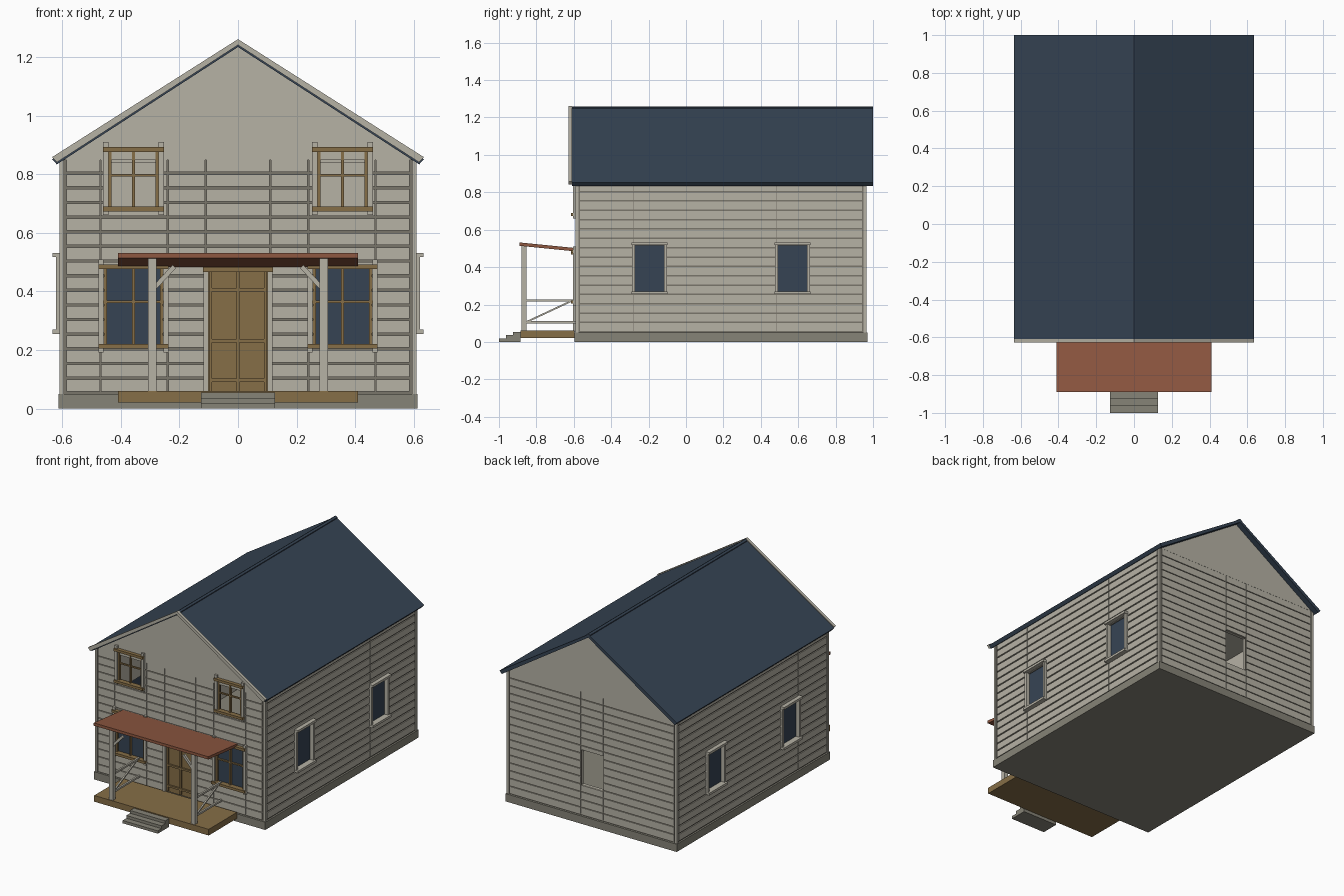
import bpy, bmesh
from mathutils import Vector, Matrix

if "Cube" in bpy.data.objects:
    bpy.data.objects.remove(bpy.data.objects["Cube"], do_unlink=True)


def material(name, rgb):
    lin = [((c / 255 + 0.055) / 1.055) ** 2.4 for c in rgb] + [1.0]
    m = bpy.data.materials.new(name)
    m.use_nodes = True
    m.diffuse_color = lin
    m.node_tree.nodes["Principled BSDF"].inputs["Base Color"].default_value = lin
    return m


PALE = material("pale_paint", (182, 178, 165))
GAP = material("siding_gap", (122, 118, 107))
STONE = material("foundation_grey", (134, 131, 119))
NAVY = material("slate_blue", (54, 68, 84))
WOOD = material("brown_wood", (134, 110, 71))
BRICK = material("rust_red", (143, 88, 65))


def finish(name, bm, mat):
    bmesh.ops.recalc_face_normals(bm, faces=bm.faces)
    me = bpy.data.meshes.new(name)
    bm.to_mesh(me)
    bm.free()
    me.materials.append(mat)
    ob = bpy.data.objects.new(name, me)
    bpy.context.collection.objects.link(ob)
    return ob


def add_box(bm, b):
    x0, x1, y0, y1, z0, z1 = b
    size = Matrix.Diagonal((x1 - x0, y1 - y0, z1 - z0, 1))
    mid = Matrix.Translation(((x0 + x1) / 2, (y0 + y1) / 2, (z0 + z1) / 2))
    bmesh.ops.create_cube(bm, size=1, matrix=mid @ size)


def boxes(name, mat, bounds):
    bm = bmesh.new()
    for b in bounds:
        add_box(bm, b)
    return finish(name, bm, mat)


def beam(name, mat, p, q, w):
    p, q = Vector(p), Vector(q)
    d = q - p
    bm = bmesh.new()
    mat4 = (Matrix.Translation((p + q) / 2) @ d.to_track_quat('Z', 'Y').to_matrix().to_4x4()
            @ Matrix.Diagonal((w, w, d.length, 1)))
    bmesh.ops.create_cube(bm, size=1, matrix=mat4)
    return finish(name, bm, mat)


def prism(name, mat, profile, y0, y1):
    """Extrude an x-z outline along y."""
    bm = bmesh.new()
    face = bm.faces.new([bm.verts.new((x, y0, z)) for x, z in profile])
    ext = bmesh.ops.extrude_face_region(bm, geom=[face])
    verts = [v for v in ext["geom"] if isinstance(v, bmesh.types.BMVert)]
    bmesh.ops.translate(bm, verts=verts, vec=(0, y1 - y0, 0))
    return finish(name, bm, mat)


# Wall faces: outward distance of the cladding surface
HALF, FRONT, BACK = 0.608, -0.59, 0.962
BASE, TOP, PITCH = 0.05, 0.85, 0.05


def place(side, u0, u1, z0, z1, e0, e1):
    """Bounds of a box on a wall; e runs outward from the cladding."""
    if side == "front":
        return (u0, u1, FRONT - e1, FRONT - e0, z0, z1)
    if side == "back":
        return (u0, u1, BACK + e0, BACK + e1, z0, z1)
    if side == "right":
        return (-HALF - e1, -HALF - e0, u0, u1, z0, z1)
    return (HALF + e0, HALF + e1, u0, u1, z0, z1)


def cut(rects, hole):
    """Subtract a rectangular opening from rectangles (u0, u1, z0, z1)."""
    a, b, c, d = hole
    out = []
    for u0, u1, z0, z1 in rects:
        if a >= u1 or b <= u0 or c >= z1 or d <= z0:
            out.append((u0, u1, z0, z1))
            continue
        lo, hi = max(u0, a), min(u1, b)
        parts = [(u0, lo, z0, z1), (hi, u1, z0, z1), (lo, hi, z0, c), (lo, hi, d, z1)]
        out += [r for r in parts if r[1] - r[0] > 1e-4 and r[3] - r[2] > 1e-4]
    return out


def wall(side, u0, u1, seams, holes):
    sheet = [(u0, u1, BASE, TOP)]
    boards = []
    edges = [u0 + 0.012] + seams + [u1 - 0.012]
    for i in range(round((TOP - BASE) / PITCH)):
        z = BASE + i * PITCH
        boards += [(a + 0.002, b - 0.002, z + 0.008, z + PITCH) for a, b in zip(edges, edges[1:])]
    for h in holes:
        sheet, boards = cut(sheet, h), cut(boards, h)
    boxes(side + "_wall_lining", PALE, [place(side, *r, -0.03, -0.015) for r in sheet])
    boxes(side + "_wall_sheathing", GAP, [place(side, *r, -0.015, -0.006) for r in sheet])
    boxes(side + "_siding", PALE, [place(side, *r, -0.008, 0) for r in boards])


# Foundation, walls and ceiling
boxes("foundation", STONE, [(-0.613, 0.613, -0.597, 0.97, 0, BASE)])
side_windows = [-0.195, 0.57]
side_holes = [(y - 0.08, y + 0.08, 0.265, 0.515) for y in side_windows]
front_holes = [(-0.1, 0.1, 0.05, 0.48)]
for x in (-0.357, 0.357):
    front_holes += [(x - 0.1, x + 0.1, 0.22, 0.48), (x - 0.087, x + 0.087, 0.68, 0.885)]
wall("front", -0.6, 0.6, [-0.47, -0.24, -0.11, 0.11, 0.24, 0.47], front_holes)
wall("back", -0.6, 0.6, [-0.08, 0.08], [(-0.08, 0.08, 0.245, 0.475)])
for s in ("left", "right"):
    wall(s, FRONT + 0.008, BACK - 0.008, [-0.28, 0.485], side_holes)
boxes("ceiling", PALE, [(-0.59, 0.59, FRONT + 0.02, BACK - 0.02, TOP - 0.01, TOP)])
boxes("corner_posts", PALE, [(x - 0.008, x + 0.008, y - 0.008, y + 0.008, BASE, TOP)
                             for x in (-0.602, 0.602) for y in (FRONT + 0.006, BACK - 0.006)])

# Gables and roof
gable = [(-0.608, TOP), (0.608, TOP), (0, 1.238)]
prism("front_gable", PALE, gable, FRONT - 0.001, FRONT + 0.02)
prism("back_gable", PALE, gable, BACK - 0.02, BACK + 0.001)


def roof_outline(top, depth):
    right = [(0.635, top - 0.403), (0.619, top - 0.403 - depth)]
    return [(0, top)] + right + [(0, top - depth - 0.002)] + [(-x, z) for x, z in right[::-1]]


prism("roof", NAVY, roof_outline(1.255, 0.018), -0.61, 1.0)
prism("front_barge_board", PALE, roof_outline(1.262, 0.018), -0.628, -0.609)
prism("ridge_cap", NAVY, [(-0.012, 1.246), (0.012, 1.246), (0.012, 1.253), (0, 1.26), (-0.012, 1.253)],
      -0.609, 1.0)

# Side windows
for s in ("left", "right"):
    for i, y in enumerate(side_windows):
        tag = f"{s}_window_{i + 1}"
        boxes(tag + "_glass", NAVY, [place(s, y - 0.082, y + 0.082, 0.263, 0.517, -0.02, -0.012)])
        boxes(tag + "_frame", PALE,
              [place(s, u - 0.008, u + 0.008, 0.257, 0.53, -0.012, 0.013) for u in (y - 0.086, y + 0.086)]
              + [place(s, y - 0.096, y + 0.096, z, z + 0.015, -0.012, 0.026) for z in (0.255, 0.517)])


# Front windows: pale posts, brown rails and glazing bars
def front_window(tag, x, half, z0, z1, bar_z, glazed):
    boxes(tag + "_posts", PALE, [place("front", u - 0.009, u + 0.009, z0 - 0.013, z1 + 0.018, -0.01, 0.014)
                                 for u in (x - half - 0.009, x + half + 0.009)])
    boxes(tag + "_rails", WOOD, [place("front", x - half - 0.018, x + half + 0.018, z, z + 0.016, -0.01, 0.024)
                                 for z in (z0, z1 - 0.016)])
    bars = [place("front", u - 0.005, u + 0.005, z0, z1, -0.01, 0.004)
            for u in (x - half + 0.006, x, x + half - 0.006)]
    bars.append(place("front", x - half, x + half, bar_z - 0.004, bar_z + 0.004, -0.009, 0.002))
    boxes(tag + "_bars", WOOD, bars)
    if glazed:
        boxes(tag + "_glass", NAVY, [place("front", x - half, x + half, z0, z1, -0.02, -0.012)])


for s, sx in (("left", 1), ("right", -1)):
    front_window(s + "_lower_front_window", sx * 0.357, 0.102, 0.205, 0.492, 0.365, True)
    front_window(s + "_upper_front_window", sx * 0.357, 0.086, 0.674, 0.893, 0.797, False)

# Door
boxes("door_panels", WOOD, [place("front", -0.1, 0.1, 0.055, 0.48, -0.02, -0.008)])
boxes("door_rails", WOOD,
      [place("front", -0.098, 0.098, z, z + 0.012, -0.01, 0.003) for z in (0.09, 0.225, 0.4)]
      + [place("front", u - 0.005, u + 0.005, 0.06, 0.47, -0.01, 0.001) for u in (-0.093, 0, 0.093)])
boxes("door_casing", PALE, [place("front", u - 0.009, u + 0.009, 0.055, 0.47, -0.01, 0.014)
                            for u in (-0.109, 0.109)])
boxes("door_lintel", WOOD, [place("front", -0.12, 0.12, 0.467, 0.484, -0.01, 0.024)])

# Porch deck, steps and canopy
boxes("porch_deck", WOOD, [(-0.41, 0.41, -0.885, -0.596, 0.02, 0.06)])
boxes("steps", STONE, [(-0.126, 0.126, -1 + 0.038 * i, -0.885, 0.018 * i, 0.018 * (i + 1)) for i in range(3)])
bm = bmesh.new()
add_box(bm, (-0.41, 0.41, -0.89, -0.592, 0, 0.018))
for v in bm.verts:
    v.co.z += 0.484 + (-0.592 - v.co.y) * 0.1
finish("porch_canopy", bm, BRICK)

# Porch posts, braces and railings
for s, sx in (("left", 1), ("right", -1)):
    x = sx * 0.293
    boxes(s + "_porch_post", PALE, [(x - 0.014, x + 0.014, -0.88, -0.853, 0.06, 0.512)])
    beam(s + "_porch_brace", PALE, (x - sx * 0.005, -0.866, 0.41), (x - sx * 0.075, -0.866, 0.485), 0.016)
    boxes(s + "_railing", PALE, [(x - 0.006, x + 0.006, -0.86, -0.59, z - 0.006, z + 0.006) for z in (0.105, 0.222)])
    beam(s + "_railing_diagonal", PALE, (x, -0.85, 0.108), (x, -0.61, 0.22), 0.009)
